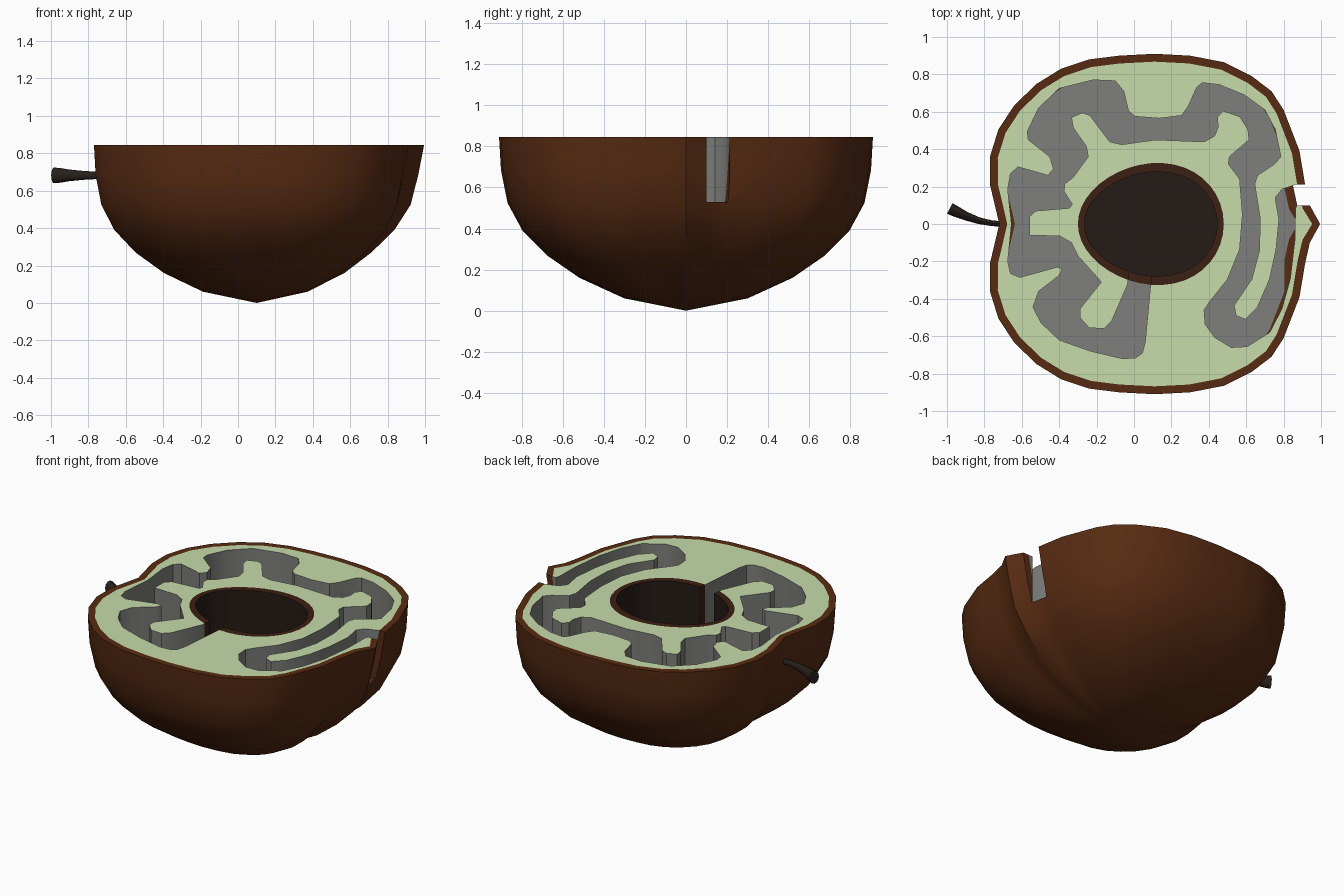
import bpy, bmesh, math
from mathutils import Vector

if "Cube" in bpy.data.objects:
    bpy.data.objects.remove(bpy.data.objects["Cube"])

TOP, FLOOR, CX = 0.845, 0.53, 0.1


def material(name, rgb):
    m = bpy.data.materials.new(name)
    m.diffuse_color = (*rgb, 1)
    m.use_nodes = True
    m.node_tree.nodes["Principled BSDF"].inputs["Base Color"].default_value = m.diffuse_color
    return m


SKIN = material("skin_brown", (0.095, 0.024, 0.006))
FLESH = material("flesh_green", (0.57, 0.71, 0.41))
GREY = material("channel_grey", (0.21, 0.215, 0.2))
DARK = material("pit_dark", (0.018, 0.011, 0.008))
RIM = material("rim_brown", (0.045, 0.014, 0.006))
STEM = material("stem_dark", (0.02, 0.014, 0.011))


def loft(name, rings, mats, cap_start=True, cap_end=True, loop=False):
    """Skin a list of equal-length point rings; optional caps or closed loop."""
    bm = bmesh.new()
    vs = [[bm.verts.new(p) for p in r] for r in rings]
    pairs = list(zip(vs, vs[1:])) + ([(vs[-1], vs[0])] if loop else [])
    for a, b in pairs:
        n = len(a)
        for i in range(n):
            j = (i + 1) % n
            bm.faces.new((a[i], a[j], b[j], b[i]))
    if cap_start:
        bm.faces.new(vs[0][::-1])
    if cap_end:
        bm.faces.new(vs[-1])
    bmesh.ops.remove_doubles(bm, verts=bm.verts, dist=1e-5)
    bmesh.ops.recalc_face_normals(bm, faces=bm.faces)
    me = bpy.data.meshes.new(name)
    bm.to_mesh(me)
    bm.free()
    ob = bpy.data.objects.new(name, me)
    bpy.context.collection.objects.link(ob)
    for m in mats:
        me.materials.append(m)
    return ob


def flat(pts, z):
    return [(x, y, z) for x, y in pts]


def activate(ob):
    bpy.ops.object.select_all(action='DESELECT')
    ob.select_set(True)
    bpy.context.view_layer.objects.active = ob


def cut(ob, cutter, mode):
    activate(ob)
    m = ob.modifiers.new("cut", 'BOOLEAN')
    m.operation, m.solver, m.object = 'DIFFERENCE', 'EXACT', cutter
    m.material_mode = mode
    bpy.ops.object.modifier_apply(modifier=m.name)


def smooth(ob, deg=35):
    activate(ob)
    bpy.ops.object.shade_smooth_by_angle(angle=math.radians(deg))


# Fruit outline at the cut face, mirrored across y = 0
half = [(0.995, 0), (0.94, .10), (0.915, .21), (0.885, .39), (0.80, .61), (0.735, .71),
        (0.63, .79), (0.48, .865), (0.30, .90), (0.11, .91), (-0.08, .90), (-0.24, .88),
        (-0.39, .83), (-0.52, .75), (-0.64, .635), (-0.725, .505), (-0.77, .36),
        (-0.77, .21), (-0.745, .105), (-0.72, 0)]
outline = half + [(x, -y) for x, y in half[-2:0:-1]]


def inset(pts, d):
    out, n = [], len(pts)
    for i, p in enumerate(pts):
        a, b = Vector(pts[i - 1]), Vector(pts[(i + 1) % n])
        t = (b - a).normalized()
        out.append((p[0] - t.y * d, p[1] + t.x * d))
    return out


# Ring height, scale, and how much of the pointed tip remains
LEVELS = [(0.0, 0.0, .92), (.06, .33, .92), (.16, .57, .92), (.27, .745, .92),
          (.39, .875, .94), (.525, .955, .963), (.685, .99, .975), (TOP, 1, 1)]


def bowl(pts, lift):
    rings = []
    for z, s, t in LEVELS:
        zz = lift + z * (TOP - lift) / TOP
        rings.append([(CX + (x - CX) * s * (t if x > .86 and abs(y) < .25 else 1), y * s, zz)
                      for x, y in pts])
    return rings


inner = inset(outline, 0.042)
skin = loft("skin", bowl(outline, 0) + bowl(inner, 0.045)[::-1], [SKIN], False, False)
flesh = loft("flesh", bowl(inner, 0.045), [FLESH, GREY], False, True)

# Winding channel: one wall from pit to exit, the other back again
wall_a = [(.11, -.16), (.09, -.31), (.06, -.63), (.045, -.69), (.01, -.715), (-.06, -.72),
          (-.23, -.68), (-.40, -.62), (-.495, -.53), (-.54, -.445), (-.51, -.36), (-.40, -.275),
          (-.385, -.24), (-.41, -.23), (-.61, -.285), (-.66, -.265), (-.675, -.20), (-.655, 0),
          (-.675, .185), (-.66, .27), (-.62, .305), (-.46, .26), (-.43, .295), (-.45, .36),
          (-.565, .45), (-.57, .495), (-.51, .62), (-.40, .725), (-.22, .77), (-.10, .765),
          (-.055, .71), (-.03, .605), (.005, .575), (.135, .565), (.255, .58), (.29, .63),
          (.335, .73), (.365, .755), (.455, .745), (.59, .69), (.70, .61), (.755, .505),
          (.785, .36), (.75, .32), (.66, .26), (.645, .215), (.675, .025), (.67, -.145),
          (.63, -.295), (.535, -.435), (.545, -.49), (.595, -.51), (.66, -.445), (.725, -.295),
          (.76, -.135), (.775, .025), (.755, .14), (.79, .185), (.87, .212), (1.05, .212)]
wall_b = [(1.05, .10), (.87, .10), (.863, .08), (.86, -.085), (.835, -.295), (.79, -.455),
          (.725, -.58), (.605, -.655), (.52, -.66), (.43, -.605), (.38, -.535), (.375, -.46),
          (.405, -.415), (.50, -.295), (.565, -.135), (.58, .05), (.565, .24), (.505, .32),
          (.51, .36), (.615, .45), (.61, .505), (.565, .575), (.475, .605), (.445, .57),
          (.45, .52), (.43, .47), (.375, .44), (.115, .45), (-.065, .425), (-.13, .44),
          (-.235, .58), (-.275, .595), (-.335, .57), (-.325, .515), (-.255, .415), (-.245, .36),
          (-.325, .25), (-.37, .215), (-.375, .175), (-.33, .105), (-.345, .085), (-.525, .07),
          (-.56, .04), (-.56, -.06), (-.395, -.065), (-.335, -.10), (-.30, -.17), (-.175, -.31),
          (-.29, -.455), (-.29, -.50), (-.24, -.555), (-.16, -.56), (-.12, -.52),
          (-.035, -.325), (-.01, -.16)]
path = wall_a + wall_b
channel = loft("channel_cutter", [flat(path, FLOOR), flat(path, 1.1)], [GREY])


# Egg-shaped pit cup: brown rim, dark inside
def egg(rx, ry, n=40):
    return [(.09 + rx * math.cos(a), ry * math.sin(a) * (1 + .1 * math.cos(a)))
            for a in (2 * math.pi * i / n for i in range(n))]


out_egg, in_egg = egg(.39, .325), egg(.355, .278)
pit = loft("pit_cup", [flat(out_egg, .45), flat(out_egg, TOP), flat(in_egg, TOP),
                       flat(in_egg, FLOOR - .02)], [RIM, DARK])
for f in pit.data.polygons:
    c = f.center
    inside = len(f.vertices) > 4 and c.z > .5
    wall = len(f.vertices) == 4 and abs(c.z - (TOP + FLOOR - .02) / 2) < .01
    f.material_index = 1 if inside or wall else 0
hole = loft("pit_cutter", [flat(out_egg, .45), flat(out_egg, 1.1)], [GREY])

cut(flesh, hole, 'TRANSFER')
cut(flesh, channel, 'TRANSFER')
cut(skin, channel, 'INDEX')
cut(pit, channel, 'INDEX')
for c in (channel, hole):
    bpy.data.objects.remove(c)

# Curved stem, flaring to its tip
spine = [(-.70, 0, .02), (-.76, .004, .02), (-.83, .018, .024), (-.90, .043, .031),
         (-.95, .066, .039), (-.985, .083, .042)]
rings = []
for i, (x, y, r) in enumerate(spine):
    a, b = spine[max(i - 1, 0)], spine[min(i + 1, len(spine) - 1)]
    d = Vector((b[0] - a[0], b[1] - a[1])).normalized()
    rings.append([(x - d.y * r * .75 * math.cos(t), y + d.x * r * .75 * math.cos(t),
                   .682 + r * math.sin(t)) for t in (math.tau * k / 12 for k in range(12))])
stem = loft("stem", rings, [STEM])

for ob in (skin, flesh, pit, stem):
    smooth(ob)
